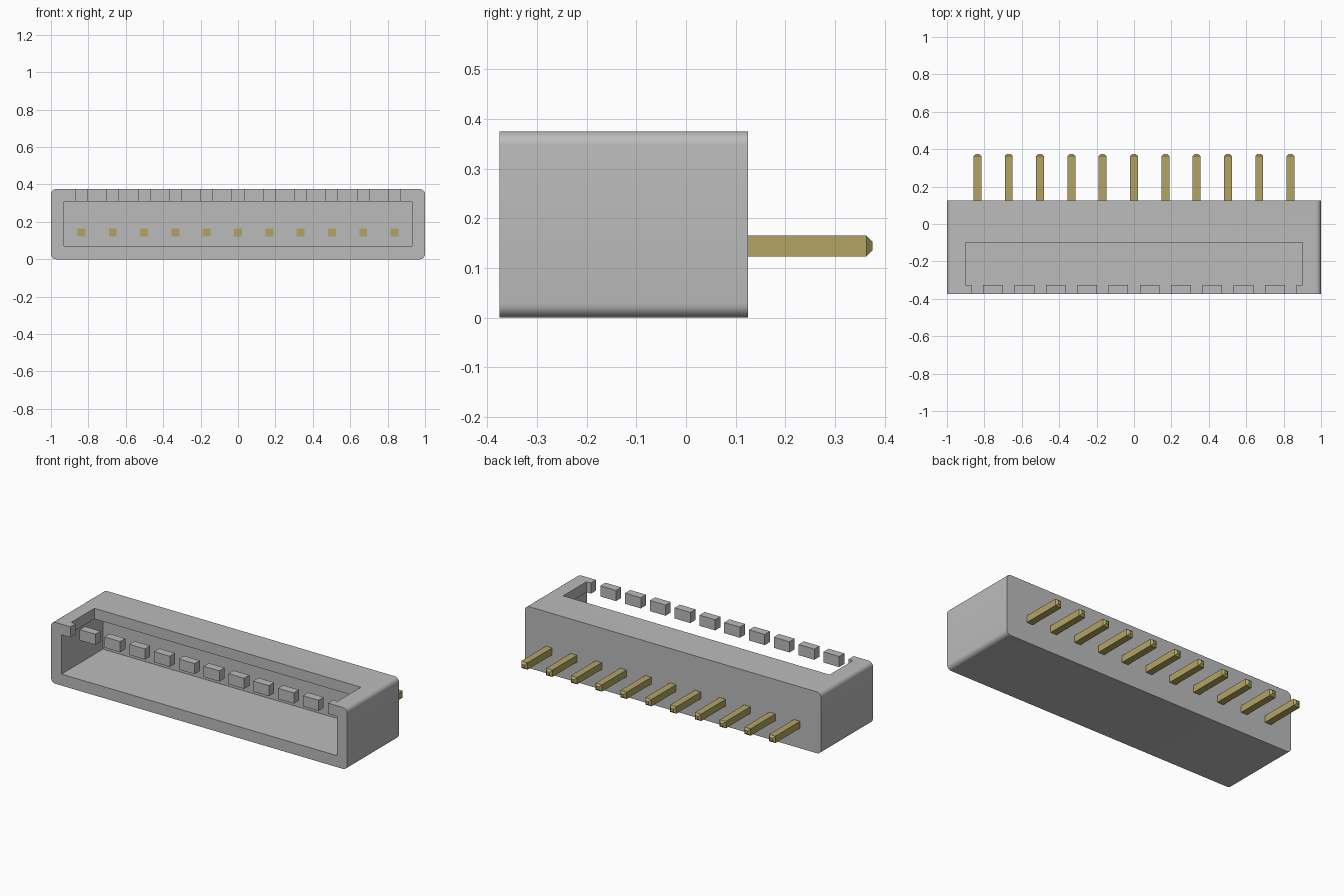
import bpy, bmesh, math
from mathutils import Vector

if "Cube" in bpy.data.objects:
    bpy.data.objects.remove(bpy.data.objects["Cube"], do_unlink=True)


def material(name, rgb):
    m = bpy.data.materials.new(name)
    m.use_nodes = True
    m.diffuse_color = (*rgb, 1)
    m.node_tree.nodes["Principled BSDF"].inputs["Base Color"].default_value = (*rgb, 1)
    return m


GREY = material("grey plastic", (0.5, 0.5, 0.5))
GOLD = material("gold metal", (0.45, 0.375, 0.13))

PITCH, PINS = 0.1675, 11
FRONT, BACK, TOP = -0.375, 0.125, 0.375
INNER_TOP, INNER_BACK = 0.31, 0.025


def box(name, low, high, mat=None, bevel_edges=None, bevel=0.0, segments=1):
    """Box between two corners, with optional bevel on edges picked by a rule."""
    low, high = Vector(low), Vector(high)
    bm = bmesh.new()
    bmesh.ops.create_cube(bm, size=1)
    for v in bm.verts:
        v.co = (low + high) / 2 + v.co * (high - low)
    if bevel_edges:
        edges = [e for e in bm.edges if bevel_edges(e)]
        bmesh.ops.bevel(bm, geom=edges, offset=bevel, segments=segments,
                        profile=0.5, affect='EDGES')
    mesh = bpy.data.meshes.new(name)
    bm.to_mesh(mesh)
    bm.free()
    obj = bpy.data.objects.new(name, mesh)
    bpy.context.collection.objects.link(obj)
    if mat:
        mesh.materials.append(mat)
    return obj


def cut(target, cutter):
    """Subtract the cutter and discard it."""
    cutter.hide_render = True
    mod = target.modifiers.new("cut", 'BOOLEAN')
    mod.operation, mod.solver, mod.object = 'DIFFERENCE', 'EXACT', cutter
    bpy.context.view_layer.objects.active = target
    bpy.ops.object.modifier_apply(modifier=mod.name)
    bpy.data.objects.remove(cutter, do_unlink=True)


def runs_along_y(edge):
    a, b = edge.verts
    return abs(a.co.y - b.co.y) > 0.1


# Housing with rounded long edges
housing = box("housing", (-1, FRONT, 0), (1, BACK, TOP), GREY, runs_along_y, 0.028, 6)

# Front cavity, top window and the front gap between the end lips
cut(housing, box("cavity", (-0.93, -0.5, 0.07), (0.93, INNER_BACK, INNER_TOP)))
cut(housing, box("window", (-0.9, -0.325, 0.2), (0.9, -0.1, 0.5)))
cut(housing, box("lip_gap", (-0.87, -0.5, 0.2), (0.87, -0.3, 0.5)))

bpy.ops.object.select_all(action='DESELECT')
housing.select_set(True)
bpy.context.view_layer.objects.active = housing
bpy.ops.object.shade_smooth_by_angle(angle=math.radians(30))

# Row of teeth along the front top edge, centred between neighbouring pins
for i in range(PINS - 1):
    x = (i - (PINS - 2) / 2) * PITCH
    box(f"tooth_{i + 1}", (x - 0.053, FRONT, INNER_TOP), (x + 0.053, -0.325, TOP), GREY)


def at_tip(edge):
    return all(v.co.y > 0.37 for v in edge.verts)


# Contact pins with chamfered tips, passing through the back wall
for i in range(PINS):
    x = (i - (PINS - 1) / 2) * PITCH
    box(f"pin_{i + 1}", (x - 0.021, INNER_BACK - 0.004, 0.123), (x + 0.021, 0.375, 0.165),
        GOLD, at_tip, 0.012)
